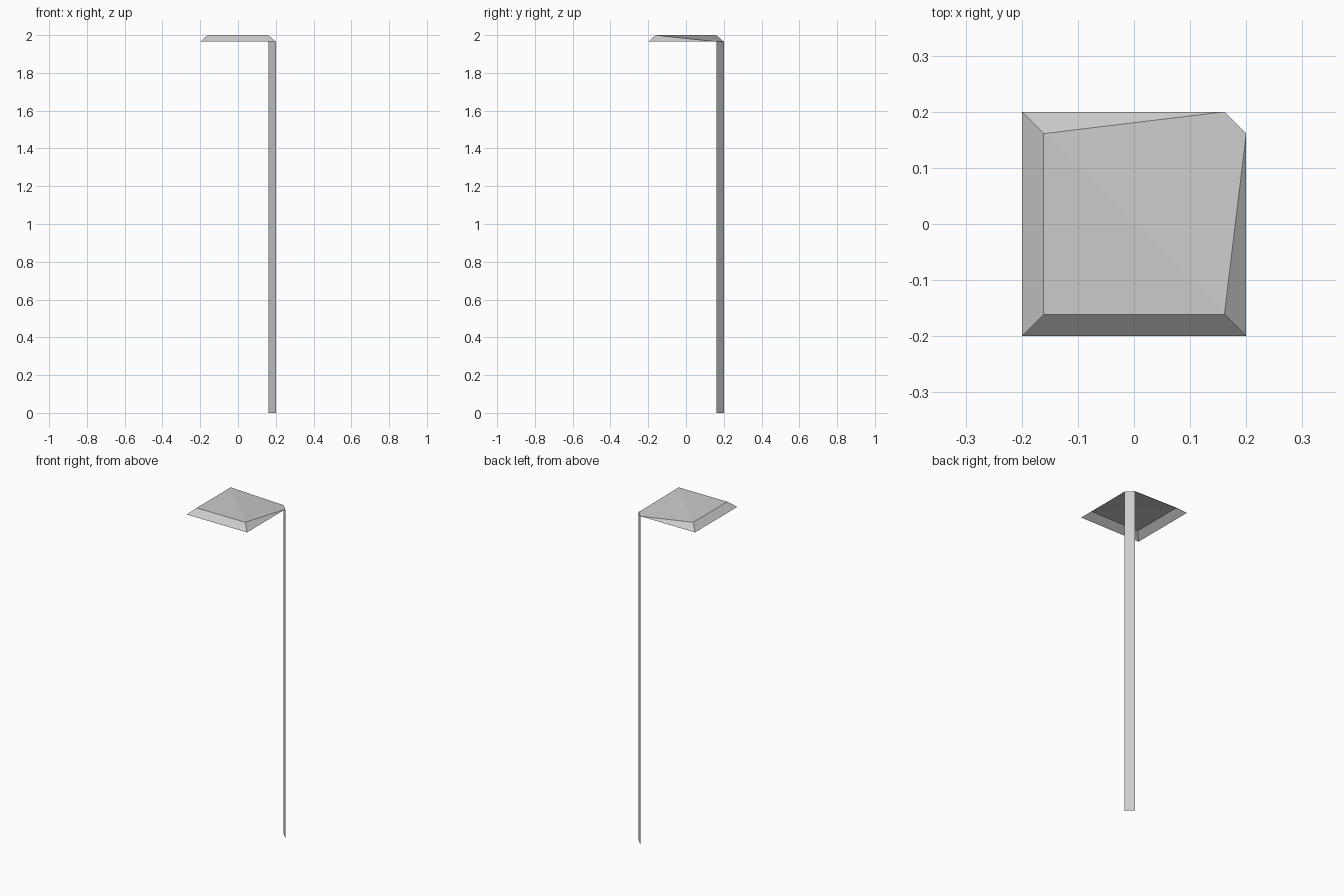
import bpy

if "Cube" in bpy.data.objects:
    bpy.data.objects.remove(bpy.data.objects["Cube"])

OUT, INN = 0.2, 0.161        # half widths of the rim and of the raised top
RIM_Z, TOP_Z = 1.965, 2.0    # rim height and top height


def add_mesh(name, verts, faces):
    mesh = bpy.data.meshes.new(name)
    mesh.from_pydata(verts, [], faces)
    mesh.update()
    obj = bpy.data.objects.new(name, mesh)
    bpy.context.collection.objects.link(obj)
    return obj


# Cut corner shared by the canopy and the post
corner = [(OUT, INN), (INN, OUT)]

# Canopy: open-bottomed bevelled sheet, folded down towards the cut corner
rim = [(-OUT, -OUT), (OUT, -OUT), *corner, (-OUT, OUT)]   # 0-4
top = [(-INN, -INN), (INN, -INN), (-INN, INN)]            # 5-7
add_mesh(
    "canopy",
    [(x, y, RIM_Z) for x, y in rim] + [(x, y, TOP_Z) for x, y in top],
    [
        (5, 6, 7), (6, 2, 3, 7),      # flat half and sloping half
        (0, 1, 6, 5), (4, 0, 5, 7),   # front and left bevels
        (1, 2, 6), (3, 4, 7),         # tapering right and back bevels
    ],
)

# Post: single flat strip standing under the cut corner
add_mesh(
    "post",
    [(x, y, z) for z in (0, RIM_Z) for x, y in corner],
    [(0, 1, 3, 2)],
)
